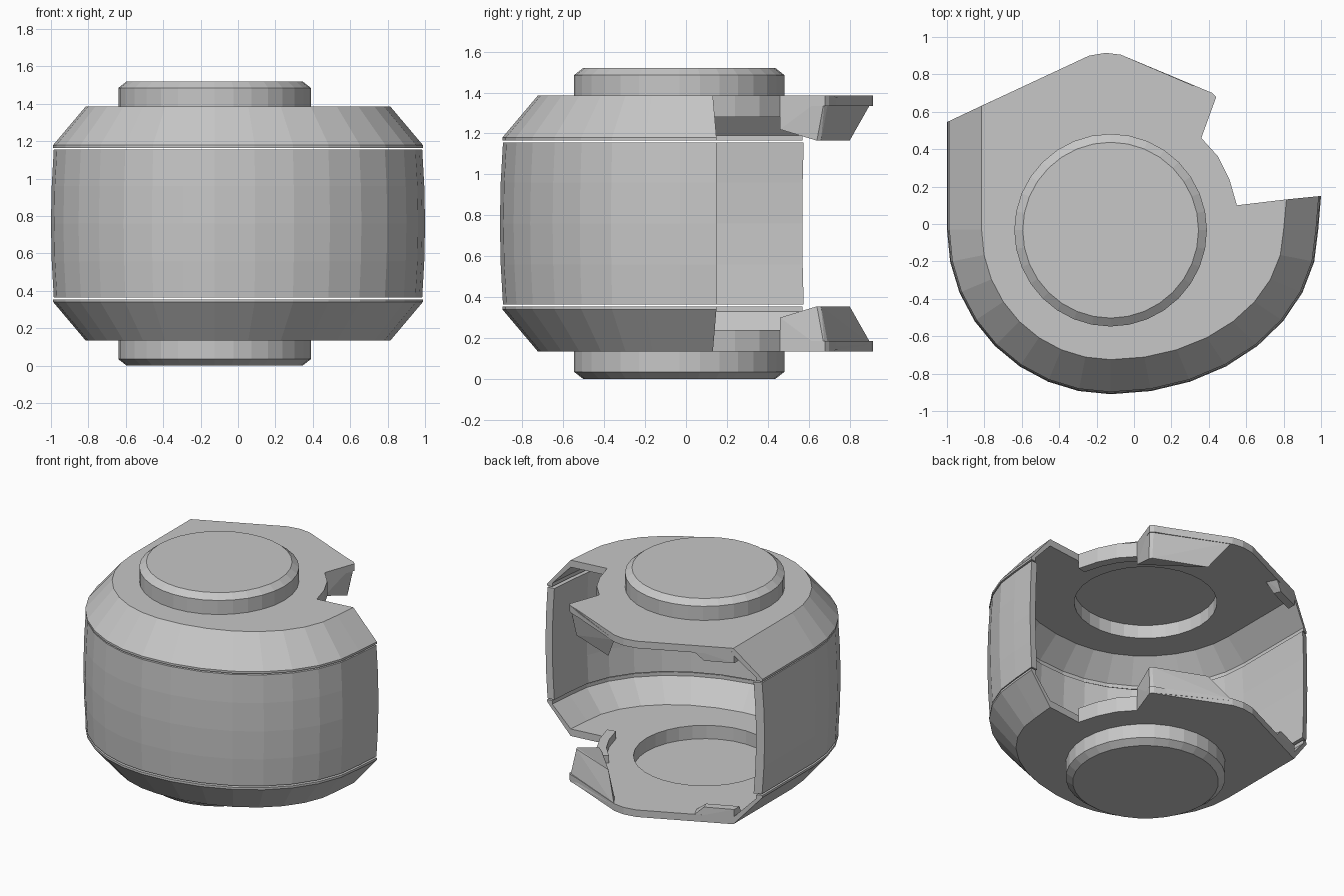
import bpy, bmesh, math
from mathutils import Vector

if "Cube" in bpy.data.objects:
    bpy.data.objects.remove(bpy.data.objects["Cube"])

H = 1.52                      # total height, the model mirrors about H / 2
CX, CY = -0.125, -0.033       # axis of the round bosses
UNDER = 1.335                 # underside of the top plate

grey = bpy.data.materials.new("light_grey")
grey.diffuse_color = (0.57, 0.57, 0.57, 1)
grey.use_nodes = True
grey.node_tree.nodes["Principled BSDF"].inputs["Base Color"].default_value = grey.diffuse_color


def finish(name, bm, flip=False):
    """Weld, optionally mirror to the bottom, and link as an object."""
    if flip:
        for v in bm.verts:
            v.co.z = H - v.co.z
    bmesh.ops.remove_doubles(bm, verts=bm.verts[:], dist=0.0005)
    bmesh.ops.recalc_face_normals(bm, faces=bm.faces[:])
    me = bpy.data.meshes.new(name)
    bm.to_mesh(me)
    bm.free()
    me.materials.append(grey)
    ob = bpy.data.objects.new(name, me)
    bpy.context.collection.objects.link(ob)
    return ob


def curve(d):
    """Open C-shaped plan outline, moved inwards by d."""
    pts = [(-1 + d, 0.545 + 0.47 * d)]
    for i in range(17):
        a = math.pi * (1 + i / 16)
        rx = (0.875 if i < 8 else 1.11) - d
        pts.append((CX + rx * math.cos(a), -0.03 + (0.88 - d) * math.sin(a)))
    pts.append((1 - d, 0.15 - 0.1 * d))
    return pts


def sweep(bm, profile, skip_edge=None):
    """Sweep a closed (inset, z) profile along the plan curve with end caps."""
    rows = [[bm.verts.new((x, y, z)) for x, y in curve(d)] for d, z in profile]
    n = len(rows)
    for k in range(n):
        if k == skip_edge:
            continue
        a, b = rows[k], rows[(k + 1) % n]
        for i in range(len(a) - 1):
            bm.faces.new((a[i], a[i + 1], b[i + 1], b[i]))
    for end in (0, -1):
        bm.faces.new([r[end] for r in rows])


def circle(r, n=32):
    return [(CX + r * math.cos(2 * math.pi * i / n),
             CY + r * math.sin(2 * math.pi * i / n)) for i in range(n)]


def loop(bm, pts, z):
    vs = [bm.verts.new((x, y, z)) for x, y in pts]
    es = [bm.edges.new((vs[i], vs[(i + 1) % len(vs)])) for i in range(len(vs))]
    return vs, es


def hull(name, pts, flip):
    bm = bmesh.new()
    for p in pts:
        bm.verts.new(p)
    bmesh.ops.convex_hull(bm, input=bm.verts[:])
    finish(name, bm, flip)


# Slightly bulging side wall, open at the back
bm = bmesh.new()
levels = [(0.015, 0.365), (0.004, 0.56), (0, 0.76), (0.004, 0.96), (0.015, 1.155)]
sweep(bm, levels + [(d + 0.05, z) for d, z in reversed(levels)])
finish("side_wall", bm)

# Back edge of the cap plates: notch, tooth side, peak
ARC = [(0.55, 0.10), (0.51, 0.24), (0.45, 0.36), (0.36, 0.46)]
NOTCH = ARC + [(0.44, 0.68)]
PEAK = [(0.42, 0.70), (0.34, 0.73), (-0.07, 0.905), (-0.15, 0.915), (-0.24, 0.90)]

for side, flip in (("top", False), ("bottom", True)):
    # Cap: chamfered rim plus plate with a round opening
    bm = bmesh.new()
    sweep(bm, [(0.012, 1.165), (0.012, 1.18), (0.185, 1.385),
               (0.185, UNDER), (0.05, 1.19), (0.05, 1.165)], skip_edge=2)
    rim = curve(0.185)
    outline = rim + NOTCH + PEAK
    rings = []
    for z in (1.385, UNDER):
        vs, es = loop(bm, outline, z)
        hole, hes = loop(bm, circle(0.46), z)
        bmesh.ops.triangle_fill(bm, edges=es + hes, use_beauty=True,
                                normal=Vector((0, 0, 1)))
        rings.append((vs, hole))
    (va, ha), (vb, hb) = rings
    for i in range(len(rim) - 1, len(va)):
        j = (i + 1) % len(va)
        bm.faces.new((va[i], va[j], vb[j], vb[i]))
    for i in range(len(ha)):
        j = (i + 1) % len(ha)
        bm.faces.new((ha[i], ha[j], hb[j], hb[i]))
    # leave flat fills as clean faces
    bmesh.ops.dissolve_limit(bm, angle_limit=0.002, verts=bm.verts[:], edges=bm.edges[:])
    finish(side + "_cap", bm, flip)

    # Boss: bevelled disc outside, hollow inside
    bm = bmesh.new()
    prof = [(0.46, 1.43), (0.46, 1.385), (0.515, 1.385), (0.515, 1.485), (0.47, 1.52)]
    rows = [loop(bm, circle(r), z)[0] for r, z in prof]
    for a, b in zip(rows, rows[1:]):
        for i in range(32):
            j = (i + 1) % 32
            bm.faces.new((a[i], a[j], b[j], b[i]))
    bm.faces.new(rows[0])
    bm.faces.new(rows[-1])
    finish(side + "_boss", bm, flip)

    # Downward lip along the notch
    bm = bmesh.new()
    inner = [(CX + (x - CX) * 0.91, CY + (y - CY) * 0.91) for x, y in ARC]
    rows = [[bm.verts.new((x, y, z)) for x, y in pts]
            for pts, z in ((ARC, UNDER), (ARC, 1.28), (inner, 1.28), (inner, UNDER))]
    for a, b in zip(rows, rows[1:]):
        for i in range(len(ARC) - 1):
            bm.faces.new((a[i], a[i + 1], b[i + 1], b[i]))
    for end in (0, -1):
        bm.faces.new([r[end] for r in rows])
    finish(side + "_notch_lip", bm, flip)

    # Hanging tooth at the back right
    hull(side + "_tooth",
         [(0.42, 0.70, 1.384), (0.44, 0.68, 1.384), (0.36, 0.46, 1.384),
          (-0.07, 0.905, 1.35), (0.36, 0.46, 1.22), (0.31, 0.50, 1.22),
          (0.40, 0.66, 1.165), (0.41, 0.64, 1.165), (0.05, 0.80, 1.165),
          (-0.02, 0.83, UNDER)], flip)

    # Thicker plate edge at the back left corner
    hull(side + "_corner_rib",
         [(-0.82, 0.63, 1.36), (-0.56, 0.75, 1.36), (-0.82, 0.63, 1.28),
          (-0.64, 0.71, 1.28), (-0.82, 0.57, 1.28), (-0.62, 0.66, 1.28),
          (-0.82, 0.54, 1.36), (-0.52, 0.67, 1.36)], flip)
